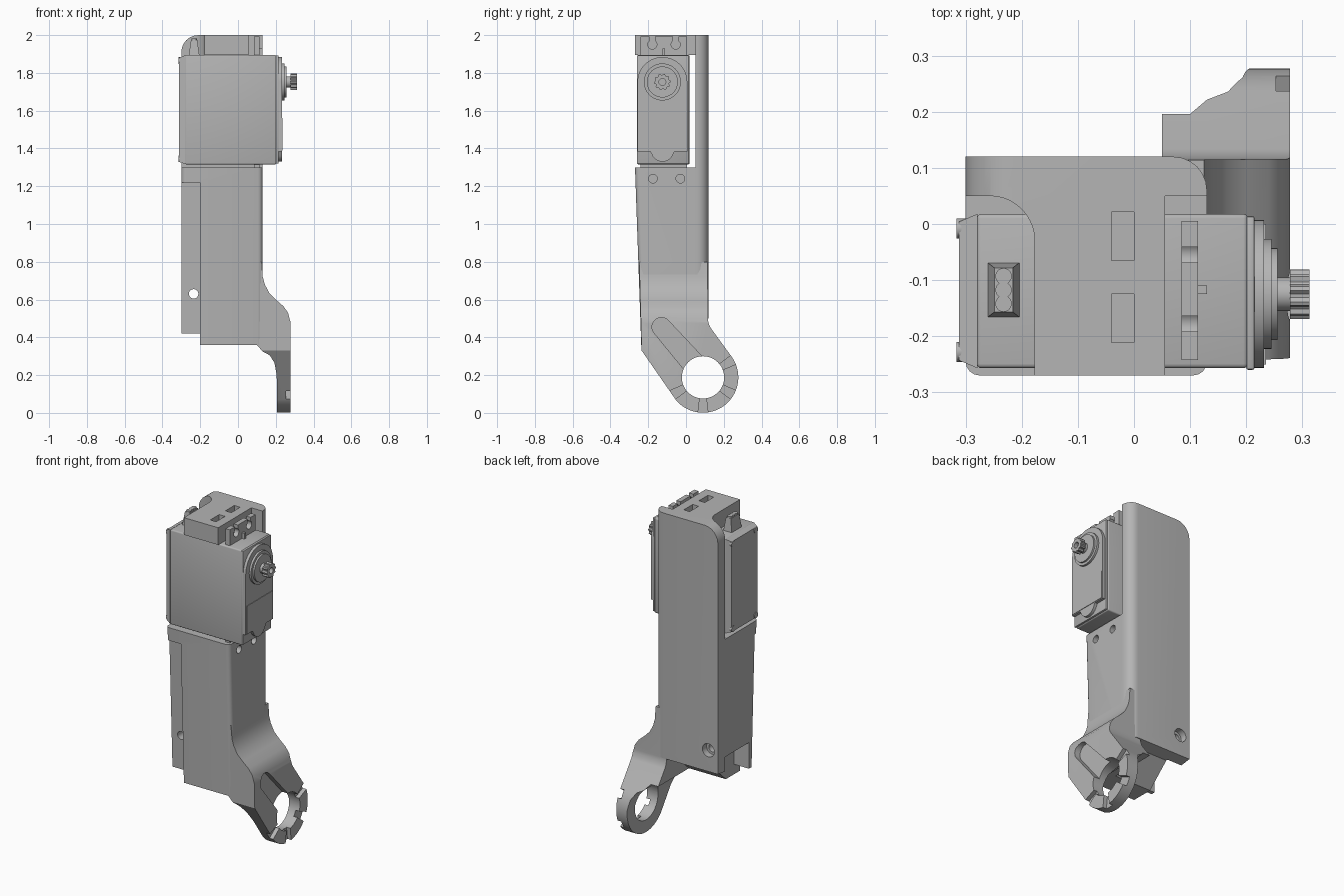
import bpy, bmesh
from math import sin, cos, radians
from mathutils import Vector

if "Cube" in bpy.data.objects:
    bpy.data.objects.remove(bpy.data.objects["Cube"])

GREY = (0.46, 0.46, 0.46, 1)
mat = bpy.data.materials.new("mid grey")
mat.use_nodes = True
mat.diffuse_color = GREY
mat.node_tree.nodes["Principled BSDF"].inputs["Base Color"].default_value = GREY


def prism(name, pts, axis, lo, hi):
    """Extrude a 2D outline along an axis."""
    bm = bmesh.new()
    def place(a, b, c):
        return {"x": (c, a, b), "y": (a, c, b), "z": (a, b, c)}[axis]
    low = [bm.verts.new(place(a, b, lo)) for a, b in pts]
    high = [bm.verts.new(place(a, b, hi)) for a, b in pts]
    bm.faces.new(low)
    bm.faces.new(high)
    n = len(pts)
    for i in range(n):
        j = (i + 1) % n
        bm.faces.new((low[i], low[j], high[j], high[i]))
    bmesh.ops.recalc_face_normals(bm, faces=bm.faces)
    mesh = bpy.data.meshes.new(name)
    bm.to_mesh(mesh)
    bm.free()
    ob = bpy.data.objects.new(name, mesh)
    bpy.context.collection.objects.link(ob)
    mesh.materials.append(mat)
    return ob


def arc(cx, cy, r, a0, a1, n=24):
    angles = [radians(a0 + (a1 - a0) * i / n) for i in range(n + 1)]
    return [(cx + r * cos(a), cy + r * sin(a)) for a in angles]


def box(name, x0, x1, y0, y1, z0, z1):
    return prism(name, [(x0, y0), (x1, y0), (x1, y1), (x0, y1)], "z", z0, z1)


def cyl(name, axis, a, b, r, lo, hi, n=32):
    return prism(name, arc(a, b, r, 0, 360, n)[:-1], axis, lo, hi)


def apply(ob, mod):
    bpy.context.view_layer.objects.active = ob
    bpy.ops.object.modifier_apply(modifier=mod.name)


def boolean(ob, tool, op="DIFFERENCE"):
    mod = ob.modifiers.new("bool", "BOOLEAN")
    mod.operation, mod.object, mod.solver = op, tool, "EXACT"
    apply(ob, mod)
    bpy.data.objects.remove(tool)


def round_edges(ob, width, test=None, seg=6):
    """Round the edges whose midpoint and direction satisfy a rule."""
    bm = bmesh.new()
    bm.from_mesh(ob.data)
    edges = [e for e in bm.edges if test is None or
             test((e.verts[0].co + e.verts[1].co) / 2, (e.verts[0].co - e.verts[1].co).normalized())]
    bmesh.ops.bevel(bm, geom=edges, offset=width, segments=seg, profile=0.5, affect="EDGES")
    bm.to_mesh(ob.data)
    bm.free()
    return ob


# Bracket: back plate, top arm and lower column in one side profile
bracket = prism("bracket", [(-.27, 2), (.12, 2), (.12, .5), (.04, .49), (-.1, .36),
                            (-.237, .36), (-.27, 1.3)], "x", -.3, .13)
round_edges(bracket, .06, lambda m, d: abs(d.z) > .9 and m.x > .1 and m.y > .1)
round_edges(bracket, .09, lambda m, d: abs(d.y) > .9 and m.x < -.2 and m.z > 1.9)
round_edges(bracket, .025, lambda m, d: abs(d.z) > .9 and m.y < -.2, 4)
boolean(bracket, box("bay", -.5, .5, -.5, .05, 1.3, 1.895))
boolean(bracket, box("top_right_cut", .055, .5, -.5, .05, 1.8, 2.1))
left_cut = box("top_left_cut", -.5, -.177, -.5, .05, 1.8, 2.1)
round_edges(left_cut, .08, lambda m, d: abs(d.z) > .9 and m.x > -.2 and m.y > 0, 10)
boolean(bracket, left_cut)
for y in (-.168, -.022):
    boolean(bracket, box("arm_slot", -.04, 0, y - .043, y + .043, 1.94, 2.1))
# Front recess, open lower corner and screw holes
recess = prism("recess", [(-.5, 1.22), (-.235, 1.22), (-.205, .42), (-.5, .42)], "x", -.5, -.2)
boolean(bracket, recess)
boolean(bracket, box("corner_cut", -.5, -.2, -.5, .03, .2, .42))
boolean(bracket, box("side_opening", -.5, -.2, -.18, .05, .2, .58))
boolean(bracket, cyl("plate_hole", "y", -.235, .63, .025, -.5, .5))
boolean(bracket, cyl("plate_counterbore", "y", -.235, .63, .04, .08, .5))
for y in (-.175, -.03):
    boolean(bracket, cyl("side_hole", "x", y, 1.24, .023, .06, .5))

# Flared foot with ring: front outline crossed with side outline
CY, CZ = .09, .188
foot = prism("ring_foot", [(.05, .8), (.125, .8), (.131, .72), (.142, .68), (.165, .635), (.2, .6),
                           (.24, .565), (.265, .53), (.278, .48), (.278, -.05), (.207, -.05),
                           (.205, .2), (.193, .265), (.168, .305), (.13, .325), (.1, .36),
                           (.05, .36)], "y", -.5, .5)
side = prism("side_outline", [(-.25, .9), (.114, .9), (.116, .47)] +
             arc(CY, CZ, .187, 35, -140, 40) + [(-.235, .33)], "x", -.1, .5)
round_edges(side, .03, lambda m, d: abs(d.x) > .9 and abs(m.y - .116) < .002 and m.z < .6)
boolean(foot, side, "INTERSECT")
boolean(foot, cyl("ring_bore", "x", CY, CZ, .112, -.5, .5, 48))
# Slanted pocket running into the ring
p, q = Vector((-.13, .455)), Vector((CY - .03, CZ + .05))
d = (q - p).normalized()
n = Vector((-d.y, d.x))
start = [tuple(p + n * .05 * cos(a) - d * .05 * sin(a)) for a in [radians(15 * i) for i in range(13)]]
boolean(foot, prism("pocket", start + [tuple(q - n * .06), tuple(q + n * .06)], "x", .24, .5))
# Notches across the ring face
for ang in (30, -30, -90, -150):
    u = Vector((cos(radians(ang)), sin(radians(ang))))
    v = Vector((-u.y, u.x))
    c = Vector((CY, CZ))
    outline = [tuple(c + u * r + v * w) for r, w in ((.08, -.014), (.25, -.034), (.25, .034), (.08, .014))]
    boolean(foot, prism("notch", outline, "x", .253, .5))

# Servo case with tapered rear cover
round_edges(box("servo_case", -.28, .203, -.257, .018, 1.315, 1.895), .008, seg=3)
cover = box("servo_rear_cover", -.312, -.279, -.257, .018, 1.317, 1.893)
for vert in cover.data.vertices:
    if vert.co.x < -.3:
        vert.co.y += .014 if vert.co.y < -.1 else -.014
        vert.co.z += .012 if vert.co.z < 1.6 else -.012
for y in (-.228, -.008):
    for z in (1.345, 1.865):
        cyl("cover_screw", "x", y, z, .018, -.316, -.295, 20)

# Servo front plate, gear cover and output shaft
SY, SZ = -.125, 1.752
round_edges(box("servo_front_plate", .2, .215, -.26, .014, 1.32, 1.893), .004, seg=2)
prism("gear_cover", arc(SY, SZ, .132, 0, 180) +
      [(-.257, 1.385), (-.19, 1.385)] + arc(SY, 1.39, .06, 200, 340, 12) +
      [(-.06, 1.385), (.007, 1.385)], "x", .21, .232)
box("gear_cover_lower", .23, .235, -.25, 0, 1.39, 1.56)
cyl("shaft_collar_wide", "x", SY, SZ, .098, .23, .245, 40)
cyl("shaft_collar", "x", SY, SZ, .082, .24, .256, 40)
cyl("shaft", "x", SY, SZ, .03, .25, .29)
spline = [(SY + r * cos(radians(9 * i)), SZ + r * sin(radians(9 * i)))
          for i in range(40) for r in [.044 if i % 4 < 2 else .037]]
gear = prism("shaft_spline", spline, "x", .278, .313)
boolean(gear, cyl("shaft_hole", "x", SY, SZ, .018, .29, .5))

# Mounting ear above the case, with open screw slots
ear = box("mounting_ear", .085, .114, -.242, .005, 1.885, 1.992)
for y in (-.178, -.055):
    boolean(ear, cyl("ear_hole", "x", y, 1.95, .024, 0, .5))
    boolean(ear, box("ear_slot", 0, .5, y - .014, y + .014, 1.95, 2.1))
box("ear_rib", .11, .13, -.125, -.11, 1.885, 1.93)
box("lower_ear", .085, .114, -.242, .005, 1.29, 1.32)

# Cable outlet on top of the case
outlet = box("cable_outlet", -.262, -.203, -.167, -.068, 1.885, 1.975)
for vert in outlet.data.vertices:
    if vert.co.z > 1.95:
        vert.co.x += .013 if vert.co.x < -.23 else -.013
        vert.co.y += .01 if vert.co.y < -.1 else -.01
for y in (-.142, -.1175, -.093):
    cyl("cable_stub", "z", -.2325, y, .0145, 1.96, 1.983, 20)

# Smooth curved surfaces, keep hard edges
for ob in bpy.context.scene.objects:
    ob.select_set(ob.type == "MESH")
bpy.context.view_layer.objects.active = bracket
bpy.ops.object.shade_smooth_by_angle(angle=radians(32))
